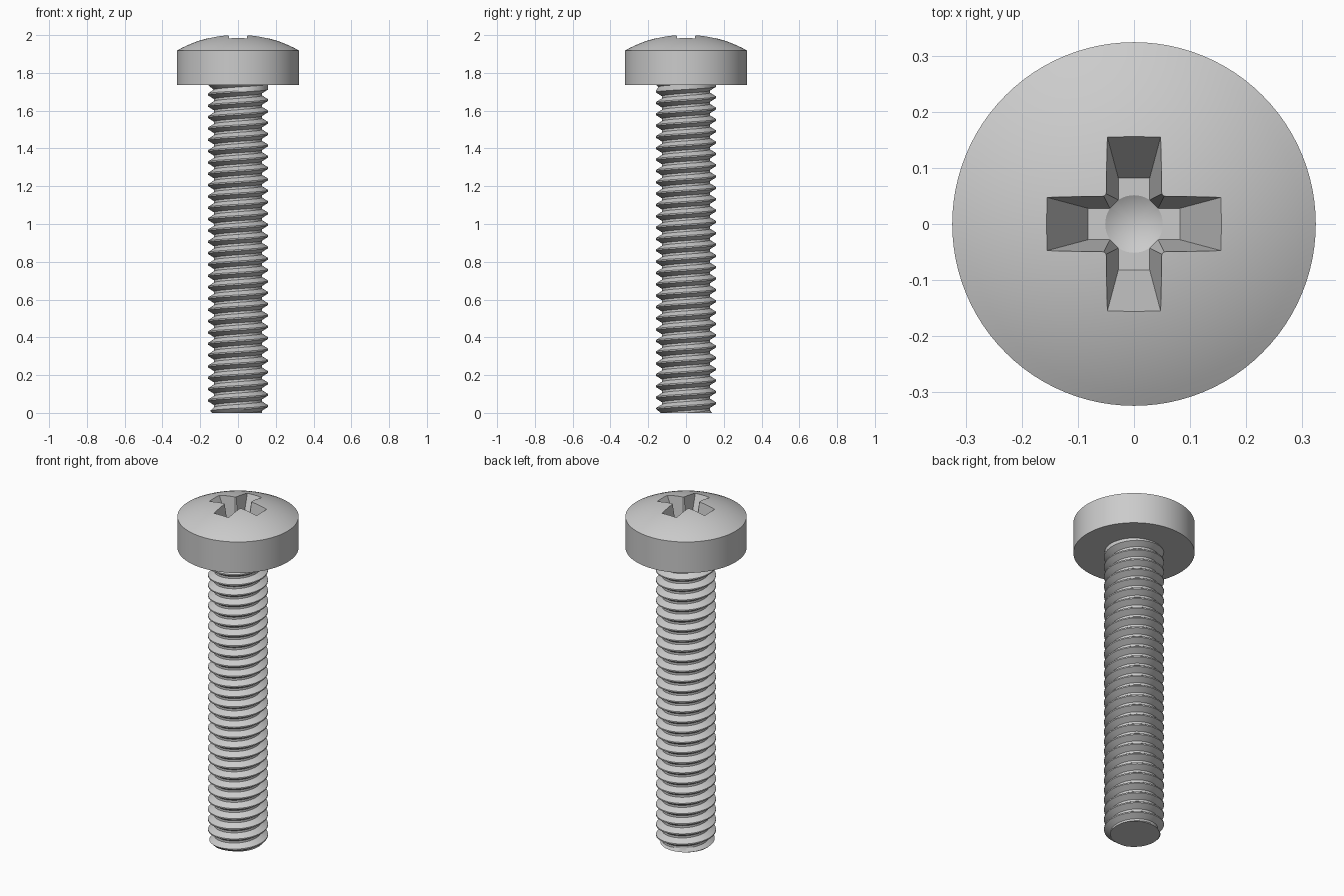
import bpy, bmesh, math
from math import pi, cos, sin, floor

if "Cube" in bpy.data.objects:
    bpy.data.objects.remove(bpy.data.objects["Cube"])

HEAD_BASE, HEAD_RIM, APEX, HEAD_R = 1.735, 1.918, 2.003, 0.324
PITCH, CREST, ROOT = 0.06, 0.16, 0.127


def add_object(name, bm):
    bmesh.ops.remove_doubles(bm, verts=bm.verts, dist=1e-5)
    bmesh.ops.recalc_face_normals(bm, faces=bm.faces)
    mesh = bpy.data.meshes.new(name)
    bm.to_mesh(mesh)
    bm.free()
    ob = bpy.data.objects.new(name, mesh)
    bpy.context.collection.objects.link(ob)
    return ob


def smooth(ob, angle):
    bpy.ops.object.select_all(action='DESELECT')
    ob.select_set(True)
    bpy.context.view_layer.objects.active = ob
    bpy.ops.object.convert(target='MESH')   # applies modifiers
    bpy.ops.object.shade_smooth_by_angle(angle=math.radians(angle))


def lathe(name, profile, steps):
    bm = bmesh.new()
    vs = [bm.verts.new((r, 0, z)) for r, z in profile]
    es = [bm.edges.new(p) for p in zip(vs, vs[1:])]
    bmesh.ops.spin(bm, geom=vs + es, cent=(0, 0, 0), axis=(0, 0, 1),
                   angle=2 * pi, steps=steps)
    return add_object(name, bm)


def taper(name, low, high, z0, z1, turn=0):
    """Box whose half sizes change from low to high."""
    bm = bmesh.new()
    c, s = cos(turn), sin(turn)
    rings = []
    for (hx, hy), z in ((low, z0), (high, z1)):
        pts = [(-hx, -hy), (hx, -hy), (hx, hy), (-hx, hy)]
        rings.append([bm.verts.new((x * c - y * s, x * s + y * c, z))
                      for x, y in pts])
    a, b = rings
    bm.faces.new(a)
    bm.faces.new(b)
    for i in range(4):
        j = (i + 1) % 4
        bm.faces.new((a[i], a[j], b[j], b[i]))
    return add_object(name, bm)


# Domed pan head
ball_r = (HEAD_R ** 2 + (APEX - HEAD_RIM) ** 2) / (2 * (APEX - HEAD_RIM))
sweep = math.asin(HEAD_R / ball_r)
profile = [(0, HEAD_BASE), (HEAD_R, HEAD_BASE)]
for i in range(13):
    a = sweep * (1 - i / 12)
    profile.append((ball_r * sin(a), APEX - ball_r * (1 - cos(a))))
head = lathe("head", profile, 96)

# Cross recess: two tapered arms, bevelled inner corners, conical bottom
FLOOR, ABOVE = 1.83, 2.05
cutters = [
    taper("recess_arm_x", (0.082, 0.028), (0.187, 0.056), FLOOR, ABOVE),
    taper("recess_arm_y", (0.028, 0.082), (0.056, 0.187), FLOOR, ABOVE),
    taper("recess_corners", (0.05, 0.05), (0.08, 0.08), FLOOR, ABOVE, pi / 4),
    lathe("recess_cone", [(0, 1.80), (0.053, FLOOR + 0.001), (0, FLOOR + 0.001)], 48),
]
for cutter in cutters:
    cutter.hide_render = True
    mod = head.modifiers.new(cutter.name, 'BOOLEAN')
    mod.operation = 'DIFFERENCE'
    mod.solver = 'EXACT'
    mod.object = cutter
smooth(head, 25)
for cutter in cutters:
    bpy.data.objects.remove(cutter)


# Threaded shank: helical strip trimmed flat at the tip and under the head
KNOTS = [(0, ROOT), (0.2, ROOT), (0.54, CREST), (0.66, CREST), (1, ROOT)]
TOP = HEAD_BASE + 0.002


def thread_radius(z, theta):
    t = z / PITCH - theta / (2 * pi)
    t -= floor(t + 1e-9)
    r = ROOT
    for (t0, r0), (t1, r1) in zip(KNOTS, KNOTS[1:]):
        if t0 <= t <= t1:
            r = r0 + (r1 - r0) * (t - t0) / (t1 - t0)
    r = min(r, 0.138 + z)                 # chamfered tip
    return max(r, 0.16 - (TOP - z) * 1.2)  # flare under the head


COLS = 64
turns = math.ceil(TOP / PITCH) + 1
bm = bmesh.new()
columns = []
for i in range(COLS + 1):
    theta = 2 * pi * i / COLS
    col = []
    for k in range(-2, turns + 1):
        for t, _ in KNOTS[:-1]:
            z = min(max((k + t + i / COLS) * PITCH, 0), TOP)
            r = thread_radius(z, theta)
            col.append(bm.verts.new((r * cos(theta), r * sin(theta), z)))
    columns.append(col)
for a, b in zip(columns, columns[1:]):
    for j in range(len(a) - 1):
        bm.faces.new((a[j], b[j], b[j + 1], a[j + 1]))
bmesh.ops.remove_doubles(bm, verts=bm.verts, dist=1e-5)
bmesh.ops.dissolve_degenerate(bm, edges=bm.edges, dist=1e-6)
bmesh.ops.holes_fill(bm, edges=[e for e in bm.edges if e.is_boundary], sides=0)
shank = add_object("threaded_shank", bm)
smooth(shank, 30)
